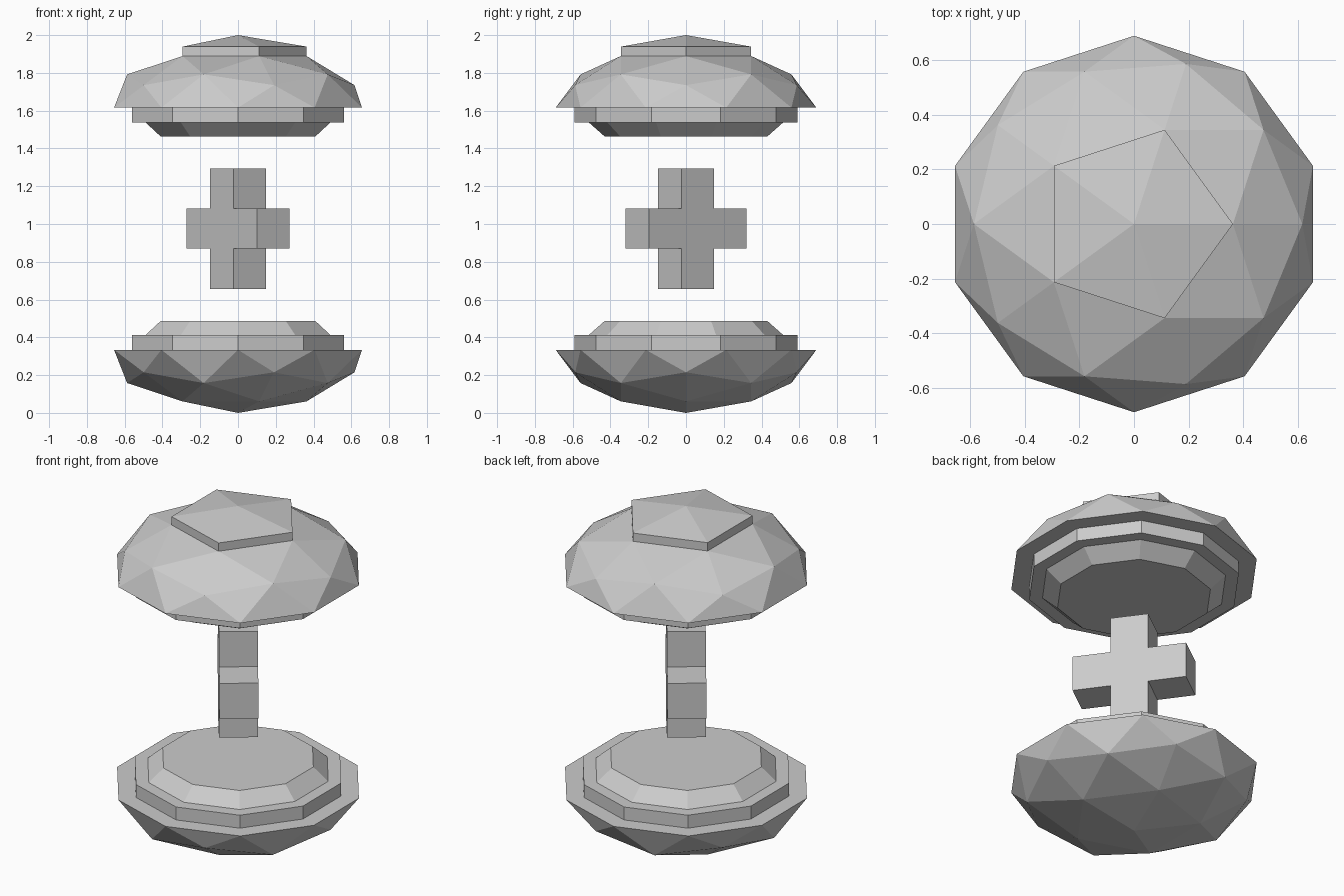
import bpy, bmesh
from math import cos, sin, radians
from mathutils import Matrix

if "Cube" in bpy.data.objects:
    bpy.data.objects.remove(bpy.data.objects["Cube"])


def ring(bm, count, radius, z, start):
    return [bm.verts.new((radius * cos(radians(start + 360 * i / count)),
                          radius * sin(radians(start + 360 * i / count)), z))
            for i in range(count)]


def bridge(bm, a, b):
    n = len(a)
    for i in range(n):
        j = (i + 1) % n
        bm.faces.new((a[i], a[j], b[j], b[i]))


def finish(bm, name):
    bmesh.ops.recalc_face_normals(bm, faces=bm.faces)
    mesh = bpy.data.meshes.new(name)
    bm.to_mesh(mesh)
    bm.free()
    obj = bpy.data.objects.new(name, mesh)
    bpy.context.collection.objects.link(obj)
    return obj


def shell(name, equator, flip, lift):
    """Faceted half shell with stepped rim; lift raises the pentagon cap."""
    bm = bmesh.new()
    apex = bm.verts.new((0, 0, 0.334 + lift))
    a = ring(bm, 5, 0.363, 0.273, 0)
    v = ring(bm, 5, 0.617, 0.119, 0)
    m = ring(bm, 5, 0.587, 0.176, 36)
    e = ring(bm, 10, 0.69, 0, 18)
    # pentagon cap
    cap = a
    if lift:
        cap = ring(bm, 5, 0.363, 0.273 + lift, 0)
        bridge(bm, a, cap)
    # geodesic facets
    for k in range(5):
        n = (k + 1) % 5
        e0, e1, e2 = e[2 * k - 1], e[2 * k], e[2 * k + 1]
        for f in ((apex, cap[k], cap[n]), (a[k], m[k], a[n]),
                  (a[k], v[k], m[k]), (a[n], m[k], v[n]),
                  (v[k], e0, e1), (v[k], e1, m[k]),
                  (m[k], e1, e2), (m[k], e2, v[n])):
            bm.faces.new(f)
    # stepped rim and flat inner face
    last = e
    for r, z in ((0.589, 0), (0.589, -0.078), (0.515, -0.078), (0.43, -0.153)):
        nxt = ring(bm, 10, r, z, 18)
        bridge(bm, last, nxt)
        last = nxt
    bm.faces.new(last)
    bm.transform(Matrix.Translation((0, 0, equator))
                 @ Matrix.Diagonal((1, 1, -1 if flip else 1, 1)))
    return finish(bm, name)


shell("upper_shell", 1.616, False, 0.05)
shell("lower_shell", 0.334, True, 0)

# plus-shaped core: one outline extruded, turned about z
s, l = 0.106, 0.319
outline = [(s, -l), (s, -s), (l, -s), (l, s), (s, s), (s, l),
           (-s, l), (-s, s), (-l, s), (-l, -s), (-s, -s), (-s, -l)]
bm = bmesh.new()
front = [bm.verts.new((x, -s, z)) for x, z in outline]
back = [bm.verts.new((x, s, z)) for x, z in outline]
bridge(bm, front, back)
bm.faces.new(front)
bm.faces.new(back)
bm.transform(Matrix.Translation((0, 0, 0.975)) @ Matrix.Rotation(radians(-54), 4, 'Z'))
finish(bm, "cross_core")
